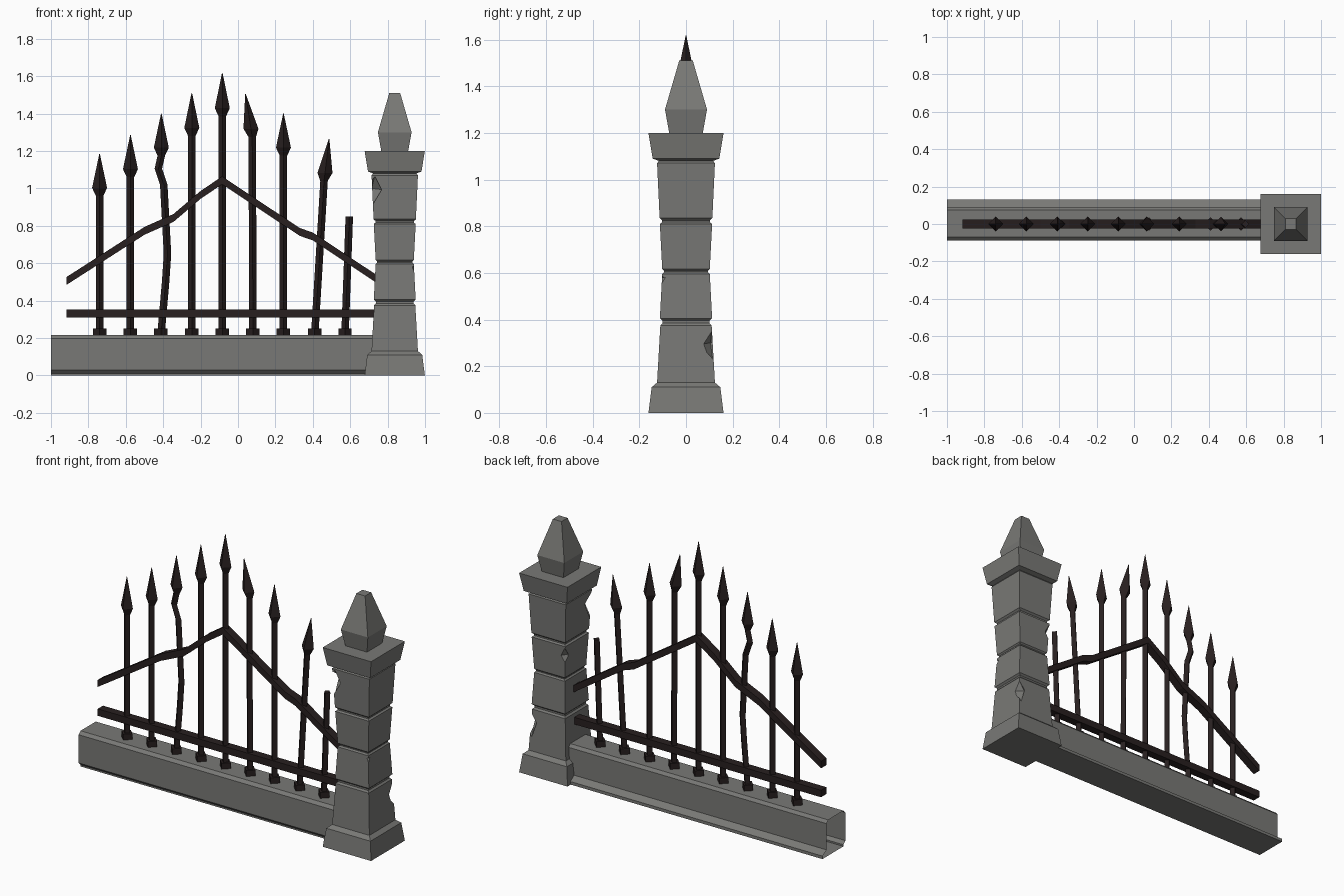
import bpy, bmesh

if "Cube" in bpy.data.objects:
    bpy.data.objects.remove(bpy.data.objects["Cube"])

def material(name, rgb):
    m = bpy.data.materials.new(name)
    m.diffuse_color = (*rgb, 1)
    m.use_nodes = True
    m.node_tree.nodes["Principled BSDF"].inputs["Base Color"].default_value = m.diffuse_color
    return m

STONE = material("grey stone", (0.19, 0.19, 0.18))
IRON = material("dark rusty iron", (0.021, 0.014, 0.014))

def loft(name, rings, mat, caps=True):
    """Skin a list of equal-sized point rings into a flat-shaded solid."""
    bm = bmesh.new()
    vs = [[bm.verts.new(p) for p in ring] for ring in rings]
    n = len(rings[0])
    for a, b in zip(vs, vs[1:]):
        for i in range(n):
            j = (i + 1) % n
            bm.faces.new((a[i], a[j], b[j], b[i]))
    e1 = bm.faces.new(vs[0])
    e2 = bm.faces.new(vs[-1])
    bmesh.ops.recalc_face_normals(bm, faces=bm.faces)
    if not caps:
        bmesh.ops.delete(bm, geom=[e1, e2], context='FACES_ONLY')
    me = bpy.data.meshes.new(name)
    bm.to_mesh(me)
    bm.free()
    me.materials.append(mat)
    ob = bpy.data.objects.new(name, me)
    bpy.context.collection.objects.link(ob)
    return ob

def square(x, z, h):
    return [(x - h, -h, z), (x + h, -h, z), (x + h, h, z), (x - h, h, z)]

def diamond(x, z, r):
    return [(x - r, 0, z), (x, -r, z), (x + r, 0, z), (x, r, z)]

# Stone pillar: stacked tapered blocks with grooves, cap and finial
PX = 0.838
profile = [(0, .161), (.11, .147), (.13, .124),
           (.375, .11), (.385, .101), (.395, .101), (.405, .112),
           (.595, .102), (.603, .094), (.609, .094), (.617, .102),
           (.81, .112), (.817, .102), (.825, .102), (.835, .113),
           (1.07, .124), (1.08, .116), (1.09, .143), (1.2, .161),
           (1.2, .072), (1.3, .09), (1.51, .029)]
pillar = loft("stone_pillar", [square(PX, z, h) for z, h in profile], STONE)

# Chips knocked out of the pillar corners
for sx, sy, z, r, h in [(-1, -1, .985, .055, .085), (1, -1, .565, .035, .035),
                        (1, 1, .285, .045, .075), (-1, 1, .74, .04, .06)]:
    c = .114
    bm_rings = [diamond(0, -h, .001), diamond(0, .012, r), diamond(0, h, .001)]
    cutter = loft("chip_cutter", bm_rings, STONE)
    cutter.location = (PX + sx * c, sy * c, z)
    cutter.rotation_euler = (.06, .09, .2)
    cutter.hide_render = True
    mod = pillar.modifiers.new("chip", 'BOOLEAN')
    mod.operation = 'DIFFERENCE'
    mod.solver = 'EXACT'
    mod.object = cutter
    bpy.context.view_layer.objects.active = pillar
    bpy.ops.object.modifier_apply(modifier=mod.name)
    bpy.data.objects.remove(cutter)

# Low stone wall, open at its ends, with a lip along the back foot
wall = [(-.07, 0), (-.07, .01), (-.088, .028), (-.088, .198), (-.07, .215),
        (.075, .215), (.09, .198), (.09, .04), (.13, .018), (.13, 0)]
loft("low_wall", [[(x, y, z) for y, z in wall] for x in (-1, .74)], STONE, caps=False)

# Rails: straight lower one, peaked and slightly bent upper one
def rail(name, path, half=.021):
    loft(name, [[(x, -.025, z - half), (x, .025, z - half),
                 (x, .025, z + half), (x, -.025, z + half)] for x, z in path], IRON)

rail("lower_rail", [(-.917, .331), (.75, .331)])
rail("upper_rail", [(-.917, .505), (-.5, .773), (-.345, .842), (-.2, .965),
                    (-.085, 1.043), (.33, .767), (.4, .743), (.75, .51)])

# Bars: path points (x, z), then spear tip (x, z) or None for the broken bar
bars = [
    ([(-.74, .215), (-.74, .96)], (-.74, 1.185)),
    ([(-.575, .215), (-.575, 1.06)], (-.575, 1.285)),
    ([(-.412, .215), (-.387, .5), (-.377, .65), (-.397, 1.02),
      (-.426, 1.105), (-.41, 1.175)], (-.41, 1.4)),
    ([(-.247, .215), (-.247, 1.28)], (-.247, 1.51)),
    ([(-.084, .215), (-.084, 1.385)], (-.084, 1.617)),
    ([(.08, .215), (.076, 1.275)], (.04, 1.505)),
    ([(.243, .215), (.243, 1.175)], (.243, 1.4)),
    ([(.41, .215), (.46, 1.04)], (.487, 1.265)),
    ([(.572, .215), (.595, .85)], None),
]
for i, (path, tip) in enumerate(bars, 1):
    rings = [diamond(x, z, .02) for x, z in path]
    if tip:
        x, z = path[-1]
        t = .19
        rings.append(diamond(x + (tip[0] - x) * t, z + (tip[1] - z) * t, .04))
        rings.append(diamond(*tip, .0015))
    loft(f"fence_bar_{i}", rings, IRON)
    # Foot collar on the wall
    fx = path[0][0]
    loft(f"bar_foot_{i}", [diamond(fx, .205, .036), diamond(fx, .25, .036)], IRON)
